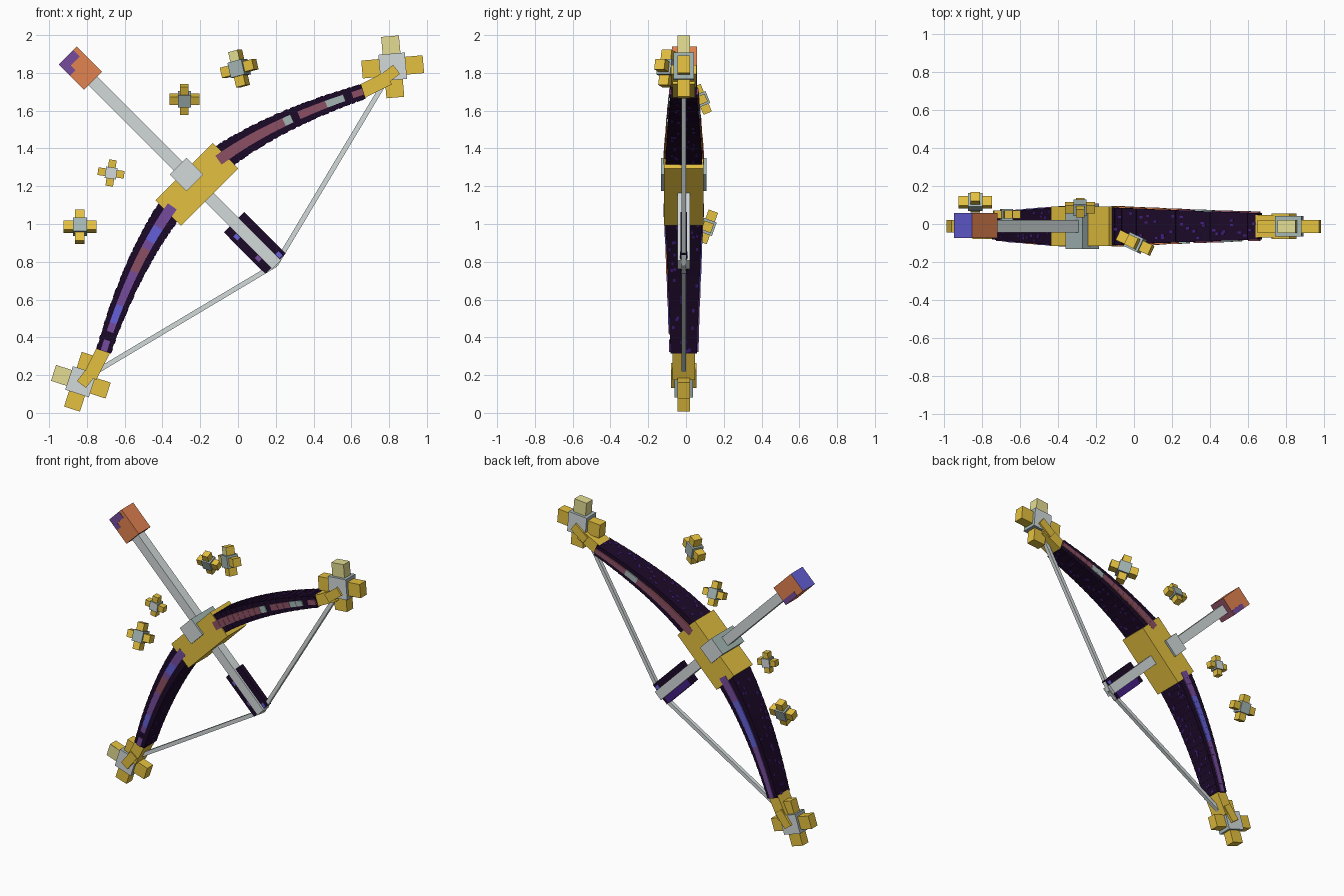
import bpy, bmesh, math, random
from mathutils import Matrix, Vector

if "Cube" in bpy.data.objects:
    bpy.data.objects.remove(bpy.data.objects["Cube"], do_unlink=True)

random.seed(4)
MID = -0.012     # depth centre of the bow
AXIS = 0.99      # the bow mirrors across the line x + z = AXIS

COLOURS = {
    "gold": (0.78, 0.53, 0.05),
    "pale_gold": (0.77, 0.72, 0.29),
    "silver": (0.65, 0.70, 0.70),
    "grey_green": (0.37, 0.47, 0.46),
    "dark_purple": (0.012, 0.003, 0.022),
    "deep_violet": (0.055, 0.014, 0.22),
    "violet": (0.18, 0.07, 0.33),
    "blue": (0.13, 0.115, 0.68),
    "mauve": (0.26, 0.08, 0.125),
    "orange": (0.76, 0.225, 0.08),
}
NAMES = list(COLOURS)
MATERIALS = []
for label, rgb in COLOURS.items():
    mat = bpy.data.materials.new(label)
    mat.use_nodes = True
    mat.diffuse_color = (*rgb, 1)
    mat.node_tree.nodes["Principled BSDF"].inputs["Base Color"].default_value = (*rgb, 1)
    MATERIALS.append(mat)


def turn(degrees):
    """Counter-clockwise turn as seen from the front."""
    return Matrix.Rotation(-math.radians(degrees), 4, "Y")


def shift(x, y, z):
    return Matrix.Translation((x, y, z))


def add_box(bm, matrix, size, colour, rim=None):
    """Box in one colour; rim recolours the faces around its local y axis."""
    verts = bmesh.ops.create_cube(bm, size=1, matrix=matrix @ Matrix.Diagonal((*size, 1)))["verts"]
    depth_axis = matrix.col[1].to_3d()
    for face in {f for v in verts for f in v.link_faces}:
        face.normal_update()
        on_rim = rim and abs(face.normal.dot(depth_axis)) < 0.5
        face.material_index = NAMES.index(rim if on_rim else colour)


def finish(bm, name):
    mesh = bpy.data.meshes.new(name)
    bm.to_mesh(mesh)
    bm.free()
    used = sorted({p.material_index for p in mesh.polygons})
    slots = [used.index(p.material_index) for p in mesh.polygons]
    for i in used:
        mesh.materials.append(MATERIALS[i])
    mesh.polygons.foreach_set("material_index", slots)
    obj = bpy.data.objects.new(name, mesh)
    bpy.context.collection.objects.link(obj)
    return obj


def place(x, z, angle, y=MID):
    return shift(x, y, z) @ turn(angle)


def box(name, x, z, size, angle, colour, y=MID, rim=None):
    bm = bmesh.new()
    add_box(bm, place(x, z, angle, y), size, colour, rim)
    return finish(bm, name)


def bar(name, a, b, width, colour):
    (x0, z0), (x1, z1) = a, b
    length = math.hypot(x1 - x0, z1 - z0)
    angle = math.degrees(math.atan2(z1 - z0, x1 - x0))
    return box(name, (x0 + x1) / 2, (z0 + z1) / 2, (length, width, width), angle, colour)


def flip(x, z, angle):
    return AXIS - z, AXIS - x, 270 - angle


def star(name, centre, s, rotation, depth=0.6, core="silver", pale=None, pale_front=None):
    """Flat cross: a core cube and four arm cubes."""
    bm = bmesh.new()
    base = shift(*centre) @ rotation
    add_box(bm, base, (0.86 * s, (depth + 0.24) * s, 0.86 * s), core, "grey_green")
    for i in range(4):
        arm = base @ turn(90 * i) @ shift(0.715 * s, 0, 0)
        add_box(bm, arm, (0.57 * s, depth * s, 0.58 * s), "pale_gold" if i == pale else "gold")
        if i == pale_front:
            add_box(bm, arm @ shift(0, -depth * s / 2, 0), (0.56 * s, 0.004, 0.57 * s), "pale_gold")
    return finish(bm, name)


# Grip and its cross block
box("grip", -0.218, 1.21, (0.43, 0.21, 0.19), 45, "gold")
box("grip_block", -0.272, 1.262, (0.125, 0.24, 0.125), 45, "silver", rim="grey_green")

# Arrow shaft and fletching
bar("arrow_shaft", (-0.80, 1.79), (0.205, 0.785), 0.065, "silver")
for side, label in ((1, "upper"), (-1, "lower")):
    out = side * 0.038
    bm = bmesh.new()
    frame = place(0.09 + out, 0.90 + out, -45)
    add_box(bm, frame, (0.31, 0.036, 0.045), "dark_purple")
    if side > 0:
        add_box(bm, frame @ shift(0.135, 0, -0.008), (0.03, 0.04, 0.022), "blue")
    else:
        # violet skin on the outer edge and the back
        add_box(bm, frame @ shift(0.01, 0.004, 0), (0.25, 0.034, 0.049), "deep_violet")
        for along, colour in ((0.07, "violet"), (-0.09, "blue")):
            add_box(bm, frame @ shift(along, 0, 0.008), (0.03, 0.04, 0.022), colour)
    finish(bm, label + "_fletching")

# Arrow head: orange with a blue outer end, a mauve inner end and violet plates
head = box("arrow_head", -0.835, 1.825, (0.19, 0.13, 0.135), -45, "orange", -0.008)
for label in ("blue", "mauve"):
    head.data.materials.append(MATERIALS[NAMES.index(label)])
for poly in head.data.polygons:
    if poly.normal.x * poly.normal.z < -0.4:
        poly.material_index = 1 if poly.normal.z > 0 else 2
bm = bmesh.new()
frame = place(-0.835, 1.825, -45, -0.008)
for x, y, z, length, height in (
    (-0.070, -0.065, -0.012, 0.048, 0.108),
    (-0.028, -0.065, -0.046, 0.036, 0.040),
    (0.030, 0.065, -0.050, 0.120, 0.034),
):
    add_box(bm, frame @ shift(x, y, z), (length, 0.004, height), "violet")
finish(bm, "arrow_head_patch")

# Curved bow arms: stepped dark segments, raised inlays and small flecks
START, BEND, END = Vector((-0.10, 1.34)), Vector((0.20, 1.555)), Vector((0.66, 1.70))
COUNT = 18
FRONT = {
    "upper": ["mauve"] * 9 + ["grey_green", None] + ["mauve"] * 3
             + ["grey_green"] * 2 + [None, "mauve"],
    "lower": ["violet"] * 3 + ["blue"] * 2 + ["violet"] + ["mauve"] * 3 + ["violet"] * 4
             + ["blue"] * 2 + ["violet", None, "violet"],
}
BACK = {
    "upper": ["mauve"] * 11 + ["grey_green"] * 2 + ["mauve"] * 5,
    "lower": ["violet"] * 4 + ["blue"] * 7 + ["violet"] * 7,
}
for label in ("upper", "lower"):
    bm = bmesh.new()
    for i in range(COUNT):
        t = (i + 0.5) / COUNT
        p = START * (1 - t) ** 2 + BEND * 2 * t * (1 - t) + END * t ** 2
        d = (BEND - START) * (1 - t) + (END - BEND) * t
        spot = (p.x, p.y, math.degrees(math.atan2(d.y, d.x)))
        frame = place(*(spot if label == "upper" else flip(*spot)))
        length = 2 * d.length / COUNT + 0.008
        wide, deep = 0.138 - 0.06 * t, 0.20 - 0.06 * t
        add_box(bm, frame, (length, deep, wide), "dark_purple")
        for way, pattern in ((-1, FRONT), (1, BACK)):
            colour = pattern[label][i]
            if colour:
                edge = "orange" if colour == "mauve" and i < COUNT / 2 else colour
                add_box(bm, frame @ shift(0, way * deep / 2, 0),
                        (length, 0.014, wide * 0.42), colour, rim=edge)
        for k in range(2):
            fleck = shift(random.uniform(-0.3, 0.3) * length, random.uniform(-0.42, 0.42) * deep, 0)
            add_box(bm, frame @ fleck, (0.018, 0.012, wide + 0.006), "deep_violet")
    finish(bm, label + "_bow_arm")

# Gold arm ends
for label in ("upper", "lower"):
    for part, spot, size in (
        ("arm_cap", (0.722, 1.735, 27), (0.17, 0.12, 0.075)),
        ("arm_tip", (0.792, 1.782, 38), (0.12, 0.135, 0.06)),
    ):
        x, z, a = spot if label == "upper" else flip(*spot)
        box(label + "_" + part, x, z, size, a, "gold")

# Bow string
NOCK = (0.20, 0.785)
bar("upper_string", (0.78, 1.755), NOCK, 0.026, "silver")
bar("lower_string", (-0.765, 0.21), NOCK, 0.026, "silver")

# Large stars on the bow ends
star("upper_end_star", (0.819, MID, 1.832), 0.163, turn(5), 0.42, pale=1)
star("lower_end_star", (-0.832, MID, 0.165), 0.152, turn(-18), 0.42, pale_front=2)

# Small floating stars
star("small_star_1", (-0.284, 0.085, 1.66), 0.079,
     Matrix.Rotation(math.radians(22), 4, "X"), core="grey_green")
star("small_star_2", (0.006, -0.10, 1.823), 0.096,
     Matrix.Rotation(math.radians(-25), 4, "Z") @ turn(14), core="grey_green", pale_front=1)
star("small_star_3", (-0.672, 0.05, 1.27), 0.07, turn(-8))
star("small_star_4", (-0.837, 0.115, 0.985), 0.088,
     Matrix.Rotation(math.radians(-20), 4, "X"), core="grey_green")
